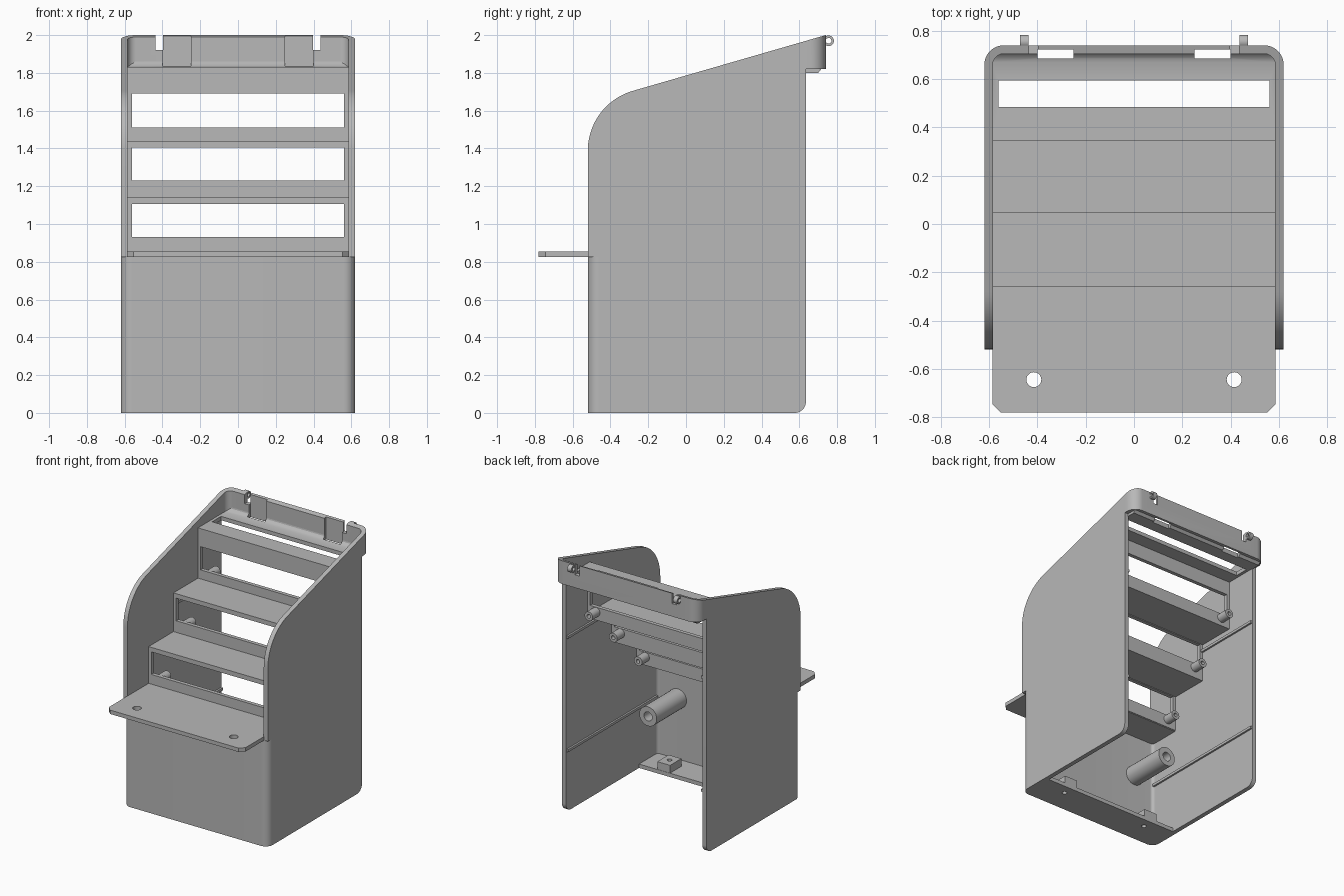
import bpy, bmesh
from math import sin, cos, pi, radians, atan

if "Cube" in bpy.data.objects:
    bpy.data.objects.remove(bpy.data.objects["Cube"], do_unlink=True)

grey = bpy.data.materials.new("light grey")
grey.use_nodes = True
GREY = (0.48, 0.48, 0.48, 1)
grey.diffuse_color = GREY
grey.node_tree.nodes["Principled BSDF"].inputs["Base Color"].default_value = GREY

W, T = 0.62, 0.035          # half width, wall thickness
FRONT, OPEN_BACK, BACK = -0.52, 0.635, 0.74
SLOPE = 0.289
parts = []


def finish(name, bm):
    bmesh.ops.recalc_face_normals(bm, faces=bm.faces)
    me = bpy.data.meshes.new(name)
    bm.to_mesh(me)
    bm.free()
    me.materials.append(grey)
    ob = bpy.data.objects.new(name, me)
    bpy.context.collection.objects.link(ob)
    parts.append(ob)
    return ob


def prism(name, outline, axis, lo, hi):
    """Extrude a flat outline along an axis."""
    place = {"x": lambda p, h: (h, p[0], p[1]),
             "y": lambda p, h: (p[0], h, p[1]),
             "z": lambda p, h: (p[0], p[1], h)}[axis]
    bm = bmesh.new()
    a = [bm.verts.new(place(p, lo)) for p in outline]
    b = [bm.verts.new(place(p, hi)) for p in outline]
    bm.faces.new(a)
    bm.faces.new(b)
    for i in range(len(a)):
        j = (i + 1) % len(a)
        bm.faces.new((a[i], a[j], b[j], b[i]))
    return finish(name, bm)


def box(name, x, y, z):
    return prism(name, [(x[0], y[0]), (x[1], y[0]), (x[1], y[1]), (x[0], y[1])], "z", *z)


def arc(cx, cy, r, start, end, n=10):
    return [(cx + r * cos(start + (end - start) * i / n),
             cy + r * sin(start + (end - start) * i / n)) for i in range(n + 1)]


def disc(name, c, r, axis, lo, hi):
    return prism(name, arc(c[0], c[1], r, 0, 2 * pi, 28)[:-1], axis, lo, hi)


def cut(ob, cutter):
    """Subtract a temporary cutter."""
    cutter.hide_render = True
    mod = ob.modifiers.new("cut", "BOOLEAN")
    mod.operation, mod.solver, mod.object = "DIFFERENCE", "EXACT", cutter
    bpy.context.view_layer.objects.active = ob
    bpy.ops.object.modifier_apply(modifier=mod.name)
    parts.remove(cutter)
    bpy.data.objects.remove(cutter, do_unlink=True)


def tube(name, c, r, hole, axis, lo, hi):
    ob = disc(name, c, r, axis, lo, hi)
    cut(ob, disc("cutter", c, hole, axis, lo - 0.1, hi + 0.1))
    return ob


def u_outline(y_open, y_end, r):
    """Plan of a wall with two rounded corners wrapping to the sides."""
    d = 1 if y_end > y_open else -1

    def loop(off):
        q = r - off
        half = [(W - off, y_open)] + [(x, y_end - d * r + d * y) for x, y in
                                      arc(W - r, 0, q, 0, pi / 2)]
        return half + [(-x, y) for x, y in reversed(half)]
    return loop(0) + loop(T)[::-1]


def top(y):
    return 2 - SLOPE * (BACK - y)


# Side walls with curved front shoulder and sloping top
R, tilt = 0.33, atan(SLOPE)
shoulder_y = FRONT + R
shoulder_z = top(shoulder_y - R * sin(tilt)) - R * cos(tilt)
side = ([(-0.45, 0)] + arc(OPEN_BACK - 0.06, 0.06, 0.06, -pi / 2, 0)
        + [(OPEN_BACK, top(OPEN_BACK))]
        + arc(shoulder_y, shoulder_z, R, pi / 2 + tilt, pi, 20)
        + [(FRONT, 0.825), (-0.45, 0.825)])
for s, tag in ((1, "left"), (-1, "right")):
    x = sorted((s * W, s * (W - T)))
    prism(tag + "_side_wall", side, "x", *x)
    # Guide ribs on the inner face
    rib = sorted((s * (W - T + 0.005), s * (W - T - 0.014)))
    box(tag + "_lower_rib", rib, (-0.47, 0.63), (0.465, 0.485))
    box(tag + "_upper_rib", rib, (0.06, 0.63), (1.345, 1.365))

# Front panel
prism("front_panel", u_outline(-0.45, FRONT, 0.06), "z", 0, 0.825)

# Raised back band, top follows the slope
band = prism("back_band", u_outline(OPEN_BACK, BACK, 0.08), "z", 1.82, 2)
for v in band.data.vertices:
    if v.co.z > 1.9:
        v.co.z = top(v.co.y)

# Stepped tiers with a fillet into the back band
t = 0.03
stairs = prism("stepped_tiers", [
    (-0.26, 0.83), (-0.26, 1.14), (0.045, 1.14), (0.045, 1.44), (0.345, 1.44),
    (0.345, 1.83), (0.67, 1.83), (0.69, 1.838), (0.703, 1.852), (0.708, 1.875),
    (0.72, 1.875), (0.72, 1.825), (0.70, 1.80), (0.345 + t, 1.80),
    (0.345 + t, 1.41), (0.045 + t, 1.41), (0.045 + t, 1.11), (-0.26 + t, 1.11),
    (-0.26 + t, 0.83)], "x", -0.59, 0.59)
slot_x = (-0.562, 0.562)
risers = ((-0.26, 0.93, 1.105), (0.045, 1.23, 1.405), (0.345, 1.51, 1.69))
for y, z0, z1 in risers:
    cut(stairs, box("cutter", slot_x, (y - 0.1, y + 0.1), (z0, z1)))
cut(stairs, box("cutter", slot_x, (0.485, 0.595), (1.7, 1.95)))

# Front shelf with clipped corners
shelf = prism("front_shelf", [
    (-0.587, -0.235), (-0.587, -0.745), (-0.552, -0.78), (0.552, -0.78),
    (0.587, -0.745), (0.587, -0.235)], "z", 0.825, 0.855)

# Floor flange
flange = box("floor_flange", (-0.6, 0.6), (-0.5, -0.26), (0, 0.03))

for s, tag in ((1, "left"), (-1, "right")):
    def span(a, b):
        return sorted((s * a, s * b))

    # Clip pockets and hinge slits
    for ob in (band, stairs):
        cut(ob, box("cutter", span(0.25, 0.40), (0.685, 0.722), (1.7, 2.1)))
    cut(band, box("cutter", span(0.398, 0.436), (0.6, 0.8), (1.92, 2.1)))

    # Hinge eye
    tube(tag + "_hinge_eye", (0.755, 1.97), 0.028, 0.015, "x", *span(0.437, 0.472))

    # Shelf hole and long front tube
    cut(shelf, disc("cutter", (s * 0.415, -0.645), 0.031, "z", 0.7, 1))
    tube(tag + "_front_tube", (s * 0.41, 0.50), 0.075, 0.035, "y", -0.49, -0.12)

    # Small screw posts behind each riser
    for i, (y, z0, z1) in enumerate(risers):
        tube(f"{tag}_screw_post_{i + 1}", (s * 0.51, z0 - 0.037), 0.035, 0.015,
             "y", y + 0.02, y + 0.12)

    # Floor lug with a screw hole
    lug = box(tag + "_floor_lug", span(0.32, 0.43), (-0.40, -0.262), (0.02, 0.09))
    for ob in (lug, flange):
        cut(ob, disc("cutter", (s * 0.375, -0.335), 0.018, "z", -0.1, 0.2))

# Smooth the rounded surfaces, keep edges sharp
bpy.ops.object.select_all(action="DESELECT")
for ob in parts:
    ob.select_set(True)
bpy.context.view_layer.objects.active = parts[0]
bpy.ops.object.shade_smooth_by_angle(angle=radians(30))
